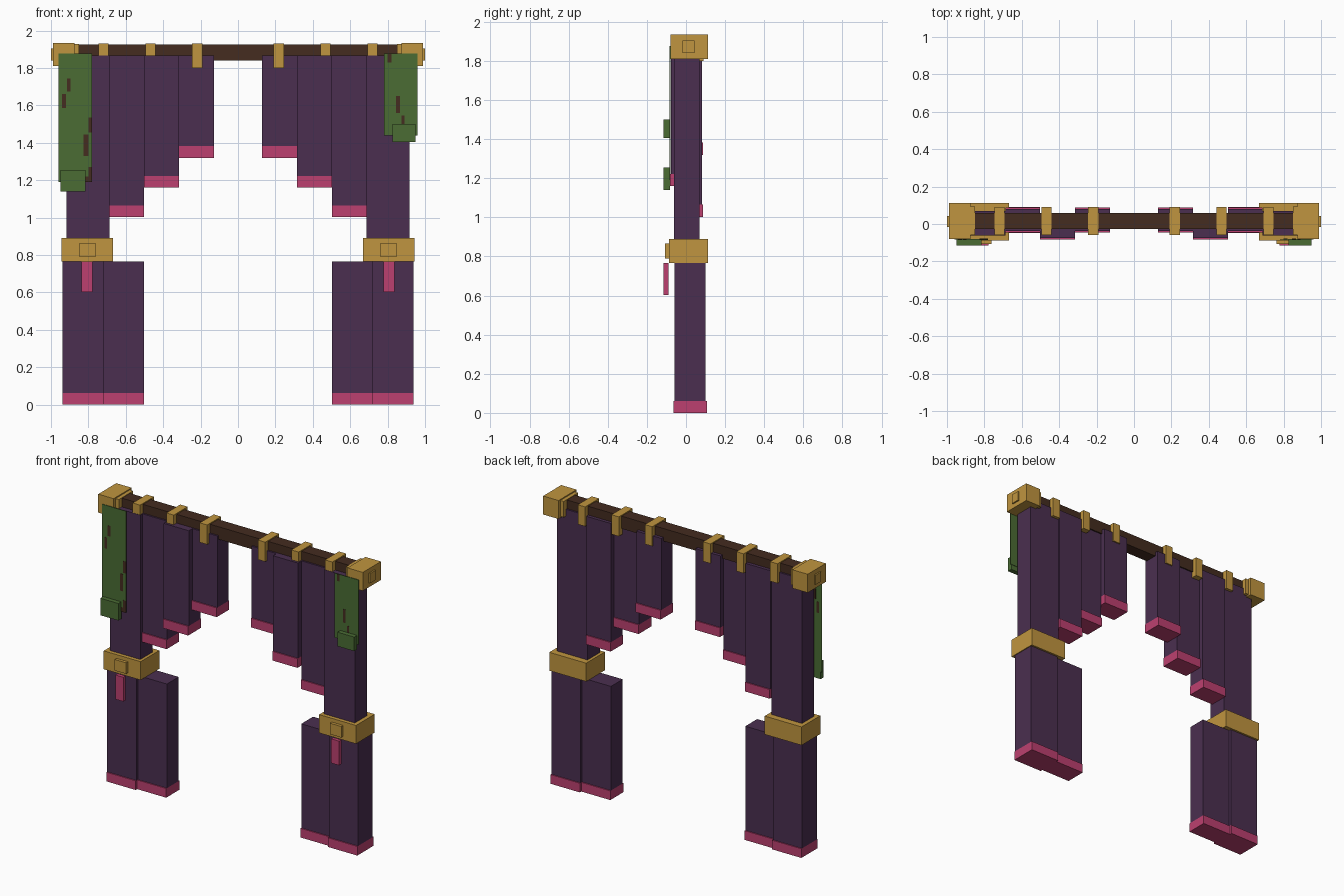
import bpy, bmesh

if "Cube" in bpy.data.objects:
    bpy.data.objects.remove(bpy.data.objects["Cube"])


def material(name, rgb):
    m = bpy.data.materials.new(name)
    m.diffuse_color = (*rgb, 1)
    m.use_nodes = True
    m.node_tree.nodes["Principled BSDF"].inputs["Base Color"].default_value = m.diffuse_color
    return m


PURPLE = material("purple_cloth", (0.069, 0.028, 0.080))
PINK = material("pink_trim", (0.503, 0.051, 0.162))
GOLD = material("gold", (0.527, 0.301, 0.050))
GREEN = material("green_moss", (0.069, 0.150, 0.034))
BROWN = material("dark_wood", (0.058, 0.025, 0.014))


def box(name, mat, x, y, z, side=1):
    """Box from (min, max) ranges; side=-1 mirrors it in x."""
    xs = sorted(side * v for v in x)
    bm = bmesh.new()
    bmesh.ops.create_cube(bm, size=1)
    for v in bm.verts:
        v.co = [r[0] if c < 0 else r[1] for c, r in zip(v.co, (xs, y, z))]
    me = bpy.data.meshes.new(name)
    bm.to_mesh(me)
    bm.free()
    me.materials.append(mat)
    ob = bpy.data.objects.new(name, me)
    bpy.context.collection.objects.link(ob)
    return ob


def trimmed_panel(name, x, y, z, side):
    """Cloth panel with a slightly thicker coloured hem."""
    hem = z[0] + 0.062
    box(name, PURPLE, x, y, (hem, z[1]), side)
    box(name + "_hem", PINK, x, (y[0] - 0.007, y[1] + 0.007), (z[0], hem), side)


# Curtain rod
box("rod", BROWN, (-0.98, 0.98), (-0.027, 0.059), (1.84, 1.925))

for s, label in ((-1, "left"), (1, "right")):
    # Rod end caps
    box(f"{label}_finial", GOLD, (0.875, 0.99), (-0.08, 0.113), (1.81, 1.935), s)
    box(f"{label}_finial_collar", GOLD, (0.85, 0.875), (-0.06, 0.093), (1.82, 1.928), s)
    box(f"{label}_finial_plate", GOLD, (0.99, 1.0), (-0.017, 0.043), (1.84, 1.905), s)

    # Rings around the rod
    for i, x in enumerate((0.19, 0.44, 0.692)):
        box(f"{label}_ring_{i + 1}", GOLD, (x, x + 0.055), (-0.059, 0.09), (1.80, 1.932), s)

    # Upper drapes, rising towards the middle
    box(f"{label}_outer_drape", PURPLE, (0.688, 0.917), (-0.061, 0.07), (0.88, 1.866), s)
    trimmed_panel(f"{label}_drape_1", (0.503, 0.688), (-0.038, 0.081), (1.003, 1.866), s)
    trimmed_panel(f"{label}_drape_2", (0.315, 0.503), (-0.076, 0.050), (1.16, 1.866), s)
    trimmed_panel(f"{label}_drape_3", (0.128, 0.315), (-0.038, 0.081), (1.32, 1.866), s)

    # Lower drapes
    trimmed_panel(f"{label}_lower_outer", (0.72, 0.938), (-0.058, 0.10), (0, 0.766), s)
    trimmed_panel(f"{label}_lower_inner", (0.503, 0.72), (-0.042, 0.084), (0, 0.766), s)

    # Tieback with buckle and hanging strap
    box(f"{label}_tieback", GOLD, (0.668, 0.944), (-0.087, 0.113), (0.766, 0.89), s)
    box(f"{label}_buckle", GOLD, (0.763, 0.848), (-0.107, -0.087), (0.79, 0.865), s)
    box(f"{label}_strap", PINK, (0.778, 0.837), (-0.115, -0.09), (0.602, 0.766), s)

# Thin hanging moss sheets with a thicker clump at the bottom
for s, label, z_low, clump_x, clump_z, patches in (
    (-1, "left", 1.19, (0.815, 0.95), (1.14, 1.255),
     ((0.895, 0.915, 1.675, 1.745), (0.92, 0.94, 1.585, 1.66),
      (0.78, 0.80, 1.455, 1.535), (0.80, 0.825, 1.33, 1.445),
      (0.78, 0.80, 1.19, 1.27), (0.80, 0.82, 1.19, 1.22))),
    (1, "right", 1.44, (0.825, 0.95), (1.405, 1.50),
     ((0.80, 0.82, 1.83, 1.875), (0.845, 0.865, 1.56, 1.65),
      (0.875, 0.89, 1.50, 1.545))),
):
    box(f"{label}_moss", GREEN, (0.78, 0.96), (-0.084, -0.080), (z_low, 1.877), s)
    box(f"{label}_moss_clump", GREEN, clump_x, (-0.115, -0.083), clump_z, s)
    # Dark gaps in the moss
    for i, (x0, x1, z0, z1) in enumerate(patches):
        box(f"{label}_moss_gap_{i + 1}", BROWN, (x0, x1), (-0.0855, -0.0785), (z0, z1), s)
